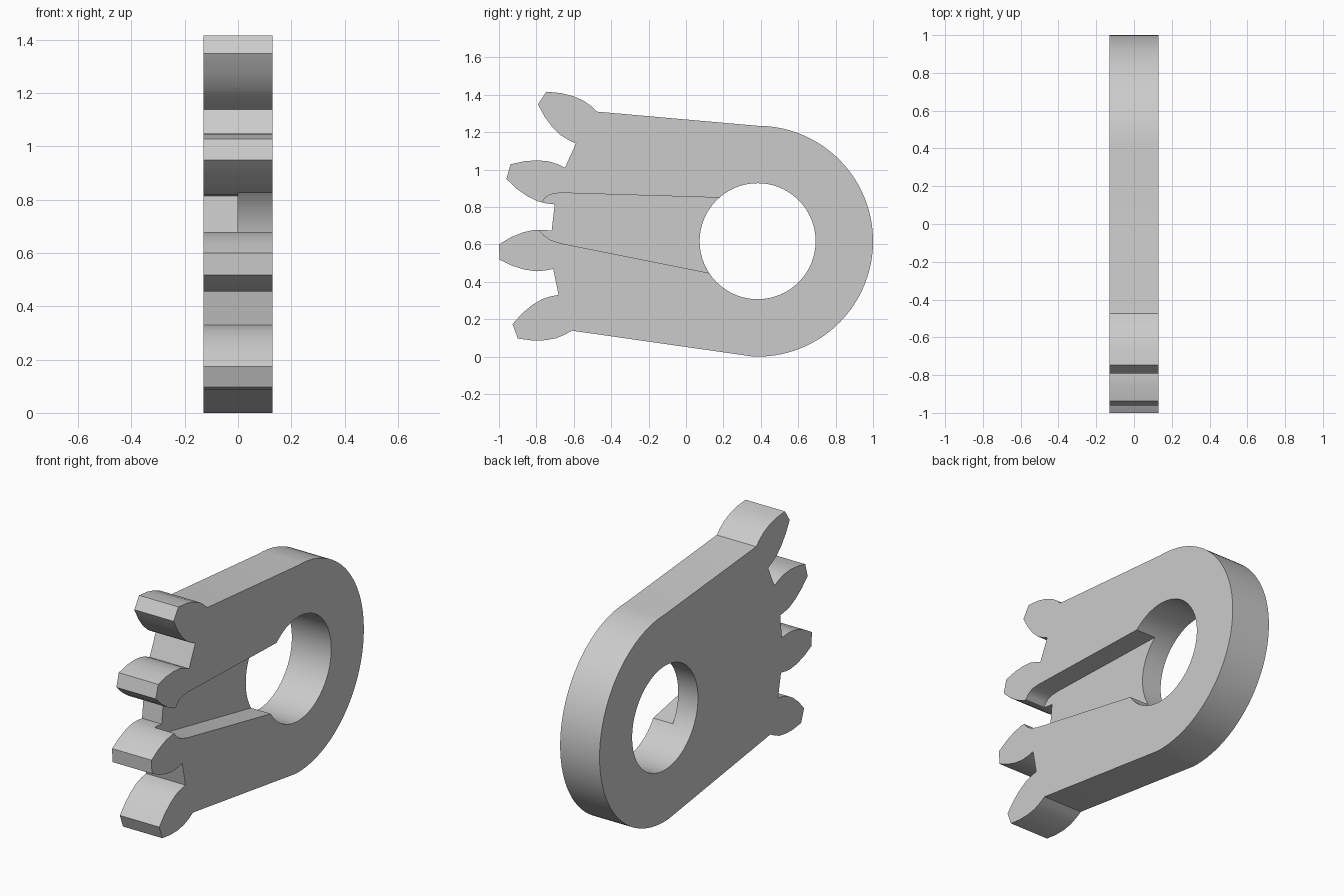
import bpy, bmesh
from math import sin, cos, radians
from mathutils import Vector

default = bpy.data.objects.get("Cube")
if default:
    bpy.data.objects.remove(default, do_unlink=True)

CENTRE = Vector((0.383, 0.617))   # hub centre in (y, z)
OUTER, HOLE = 0.617, 0.31
HALF = 0.13                       # half thickness along x

grey = bpy.data.materials.new("plain grey")
grey.use_nodes = True
grey.diffuse_color = (0.6, 0.6, 0.6, 1)
grey.node_tree.nodes["Principled BSDF"].inputs["Base Color"].default_value = grey.diffuse_color


def arc(radius, start, end, steps):
    """Points on a circle about the hub, angles in degrees."""
    angles = [radians(start + (end - start) * i / steps) for i in range(steps + 1)]
    return [CENTRE + radius * Vector((cos(a), sin(a))) for a in angles]


def prism(name, outline, x0, x1):
    """Extrude a (y, z) outline along x."""
    bm = bmesh.new()
    face = bm.faces.new([bm.verts.new((x0, p[0], p[1])) for p in outline])
    moved = bmesh.ops.extrude_face_region(bm, geom=[face])["geom"]
    verts = [g for g in moved if isinstance(g, bmesh.types.BMVert)]
    bmesh.ops.translate(bm, verts=verts, vec=(x1 - x0, 0, 0))
    bmesh.ops.recalc_face_normals(bm, faces=bm.faces)
    mesh = bpy.data.meshes.new(name)
    bm.to_mesh(mesh)
    bm.free()
    mesh.materials.append(grey)
    obj = bpy.data.objects.new(name, mesh)
    bpy.context.collection.objects.link(obj)
    return obj


# Half profile of a gear tooth: (distance from hub, half width)
flank = [(1.098, 0.102), (1.14, 0.109), (1.19, 0.111), (1.25, 0.1),
         (1.315, 0.077), (1.383, 0.041)]
tooth = [(r, w) for r, w in flank] + [(r, -w) for r, w in reversed(flank)]

# Sector outline: four teeth from the top down, then the rounded hub end
outline = []
for i in range(4):
    tilt = radians(33.6 - 18 * i)
    along = Vector((-cos(tilt), sin(tilt)))
    across = Vector((sin(tilt), cos(tilt)))
    outline += [CENTRE + along * r + across * w for r, w in tooth]
outline += arc(OUTER, -92.5, 90, 64)
sector = prism("gear_sector", outline, -HALF, HALF)

# Round bore through the hub
bore = prism("bore_cutter", arc(HOLE, 0, 360, 96)[:-1], -2 * HALF, 2 * HALF)

# Tapered channel, half the thickness deep, from the bore to the middle tooth gap
channel = prism("channel_cutter", [
    (0.4, 0.843), (-0.66, 0.875), (-0.705, 0.872), (-0.735, 0.862), (-0.755, 0.847),
    (-0.77, 0.825), (-0.8, 0.8), (-0.8, 0.7), (-0.783, 0.674), (-0.76, 0.648),
    (-0.725, 0.624), (-0.67, 0.606), (0.12, 0.448), (0.4, 0.392)], 0, 2 * HALF)

# Cut both, then bake the result and drop the cutters
for cutter in (bore, channel):
    cutter.hide_render = True
    cut = sector.modifiers.new(cutter.name, "BOOLEAN")
    cut.operation = "DIFFERENCE"
    cut.solver = "EXACT"
    cut.object = cutter

bpy.ops.object.select_all(action="DESELECT")
sector.select_set(True)
bpy.context.view_layer.objects.active = sector
for name in [m.name for m in sector.modifiers]:
    bpy.ops.object.modifier_apply(modifier=name)
for cutter in (bore, channel):
    bpy.data.objects.remove(cutter, do_unlink=True)
bpy.ops.object.shade_smooth_by_angle(angle=radians(25))
